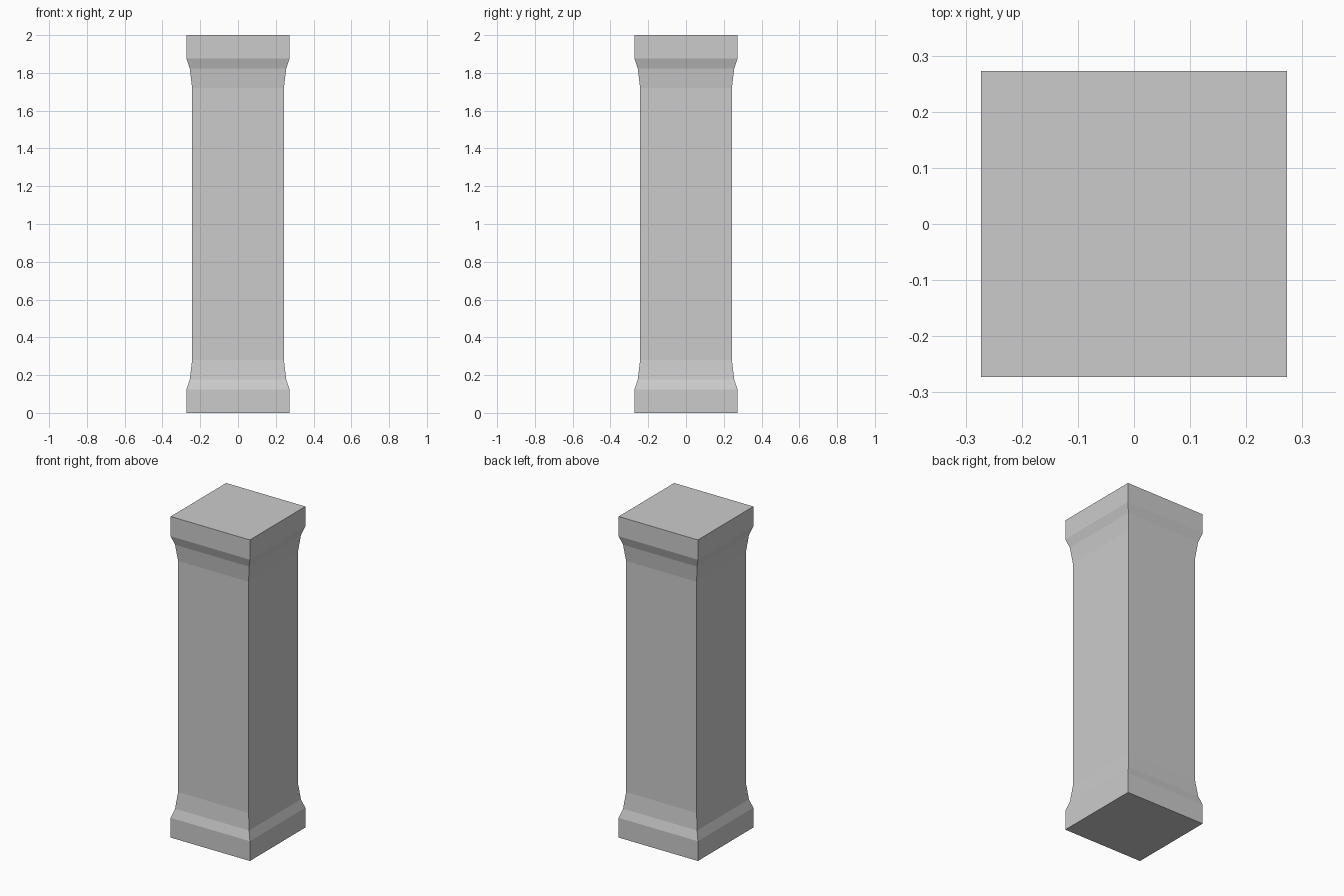
import bpy, bmesh

if "Cube" in bpy.data.objects:
    bpy.data.objects.remove(bpy.data.objects["Cube"])

# Profile of the lower half: (half width, height), mirrored for the top
lower = [(0.273, 0.0), (0.273, 0.123), (0.255, 0.178), (0.243, 0.28)]
profile = lower + [(w, 2.0 - z) for w, z in reversed(lower)]

# Square pillar: stacked square rings bridged with flat faces
bm = bmesh.new()
rings = [[bm.verts.new((sx * w, sy * w, z))
          for sx, sy in ((-1, -1), (1, -1), (1, 1), (-1, 1))]
         for w, z in profile]
for a, b in zip(rings, rings[1:]):
    for i in range(4):
        j = (i + 1) % 4
        bm.faces.new((a[i], a[j], b[j], b[i]))

# Base and top caps
bm.faces.new(rings[0][::-1])
bm.faces.new(rings[-1])

mesh = bpy.data.meshes.new("square_pillar")
bm.to_mesh(mesh)
bm.free()
bpy.context.collection.objects.link(bpy.data.objects.new("square_pillar", mesh))
